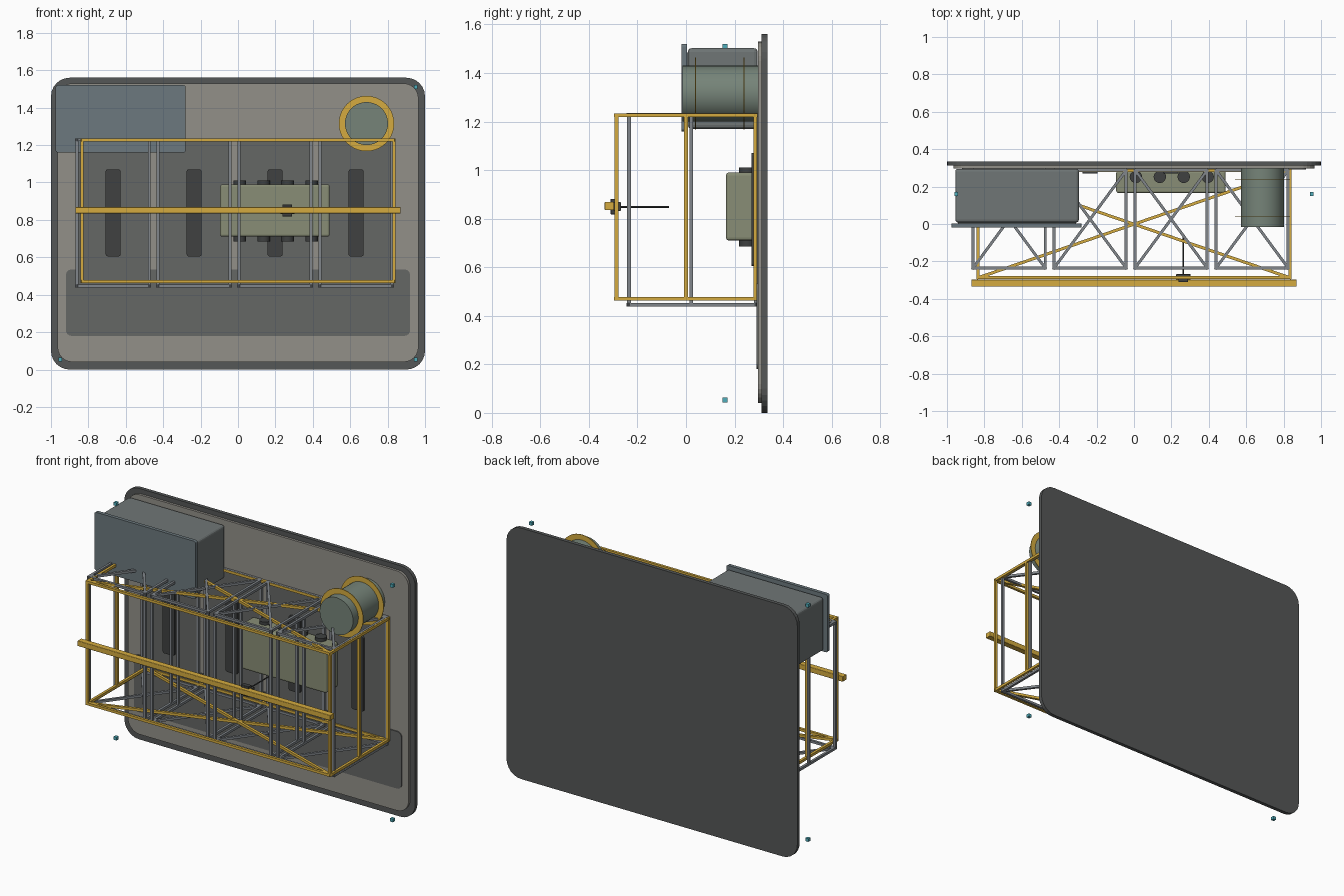
import bpy, bmesh, math
from mathutils import Vector

if "Cube" in bpy.data.objects:
    bpy.data.objects.remove(bpy.data.objects["Cube"])


def mat(name, rgb):
    m = bpy.data.materials.new(name)
    m.diffuse_color = (*rgb, 1)
    m.use_nodes = True
    m.node_tree.nodes["Principled BSDF"].inputs["Base Color"].default_value = m.diffuse_color
    return m


DARK = mat("dark_grey", (0.09, 0.095, 0.095))
DEEP = mat("deep_grey", (0.05, 0.053, 0.053))
PLATE = mat("warm_grey", (0.29, 0.28, 0.25))
BAY = mat("bay_grey", (0.13, 0.135, 0.13))
STEEL = mat("steel", (0.22, 0.24, 0.26))
YELLOW = mat("yellow", (0.66, 0.41, 0.05))
BLUE = mat("blue_grey", (0.15, 0.19, 0.21))
CASE = mat("case_grey", (0.16, 0.18, 0.18))
GREEN = mat("green_grey", (0.18, 0.23, 0.19))
OLIVE = mat("olive", (0.25, 0.27, 0.18))
CYAN = mat("cyan", (0.08, 0.42, 0.5))


def finish(bm, name, m):
    bmesh.ops.recalc_face_normals(bm, faces=bm.faces)
    me = bpy.data.meshes.new(name)
    bm.to_mesh(me)
    bm.free()
    me.materials.append(m)
    ob = bpy.data.objects.new(name, me)
    bpy.context.collection.objects.link(ob)
    return ob


def plate(name, x0, x1, z0, z1, y0, y1, r, m):
    """Rounded rectangle in xz, extruded along y."""
    bm = bmesh.new()
    vs = []
    corners = [(x1 - r, z1 - r), (x0 + r, z1 - r), (x0 + r, z0 + r), (x1 - r, z0 + r)]
    for i, (cx, cz) in enumerate(corners):
        for k in range(7):
            a = math.pi / 2 * (i + k / 6)
            vs.append(bm.verts.new((cx + r * math.cos(a), y0, cz + r * math.sin(a))))
    f = bm.faces.new(vs)
    g = bmesh.ops.extrude_face_region(bm, geom=[f])
    bmesh.ops.translate(bm, vec=(0, y1 - y0, 0),
                        verts=[v for v in g["geom"] if isinstance(v, bmesh.types.BMVert)])
    if f.is_valid is False or len([q for q in bm.faces if len(q.verts) > 4]) < 2:
        bm.faces.new(vs)
    return finish(bm, name, m)


def box(name, x0, x1, y0, y1, z0, z1, m, bevel=0.0):
    bm = bmesh.new()
    bmesh.ops.create_cube(bm, size=1)
    for v in bm.verts:
        v.co = ((x0 + x1) / 2 + v.co.x * (x1 - x0), (y0 + y1) / 2 + v.co.y * (y1 - y0),
                (z0 + z1) / 2 + v.co.z * (z1 - z0))
    ob = finish(bm, name, m)
    if bevel:
        b = ob.modifiers.new("bevel", "BEVEL")
        b.width, b.segments = bevel, 3
    return ob


def struts(name, pairs, t, m):
    """Square bars joining pairs of points, as one object."""
    bm = bmesh.new()
    for a, b in pairs:
        a, b = Vector(a), Vector(b)
        d = (b - a).normalized()
        up = Vector((0, 0, 1)) if abs(d.z) < 0.9 else Vector((0, 1, 0))
        s = d.cross(up).normalized() * t / 2
        u = s.cross(d).normalized() * t / 2
        e = d * t / 2
        ring = [[bm.verts.new(p + i * s + j * u) for i, j in ((1, 1), (-1, 1), (-1, -1), (1, -1))]
                for p in (a - e, b + e)]
        bm.faces.new(ring[0])
        bm.faces.new(ring[1])
        for k in range(4):
            n = (k + 1) % 4
            bm.faces.new((ring[0][k], ring[0][n], ring[1][n], ring[1][k]))
    return finish(bm, name, m)


def cylinder(name, p0, p1, r, m, seg=32):
    p0, p1 = Vector(p0), Vector(p1)
    bpy.ops.mesh.primitive_cylinder_add(vertices=seg, radius=r, depth=(p1 - p0).length,
                                        location=(p0 + p1) / 2)
    ob = bpy.context.object
    ob.rotation_euler = (p1 - p0).to_track_quat('Z', 'Y').to_euler()
    ob.name = name
    ob.data.materials.append(m)
    bpy.ops.object.shade_smooth_by_angle()
    return ob


def annulus(name, x, z, y0, y1, r0, r1, m, seg=40):
    bm = bmesh.new()
    rings = []
    for i in range(seg):
        c, s = math.cos(2 * math.pi * i / seg), math.sin(2 * math.pi * i / seg)
        rings.append([bm.verts.new((x + r * c, y, z + r * s))
                      for r, y in ((r0, y0), (r1, y0), (r1, y1), (r0, y1))])
    for i in range(seg):
        a, b = rings[i], rings[(i + 1) % seg]
        for k in range(4):
            n = (k + 1) % 4
            bm.faces.new((a[k], a[n], b[n], b[k]))
    return finish(bm, name, m)


def frame(x0, x1, y0, y1, z0, z1, ymid):
    """Box edges, middle side posts and crossed braces on top and bottom."""
    p = []
    for z in (z0, z1):
        p += [((x0, y0, z), (x1, y0, z)), ((x0, y1, z), (x1, y1, z)),
              ((x0, y0, z), (x0, y1, z)), ((x1, y0, z), (x1, y1, z)),
              ((x0, y0, z), (x1, y1, z)), ((x1, y0, z), (x0, y1, z))]
    for x in (x0, x1):
        p += [((x, y, z0), (x, y, z1)) for y in (y0, ymid, y1)]
    return p


# back wall panel and its lighter liner
plate("back_panel", -1, 1, 0, 1.56, 0.312, 0.335, 0.1, DARK)
plate("liner_plate", -0.965, 0.965, 0.04, 1.53, 0.297, 0.314, 0.08, PLATE)
plate("lower_panel", -0.92, 0.92, 0.18, 0.535, 0.291, 0.299, 0.03, BAY)

# four bays: panel, dark slot and steel cage
for i in range(4):
    x0 = -0.86 + i * 0.433
    x1 = x0 + 0.385
    box(f"bay_panel_{i+1}", x0, x1, 0.284, 0.297, 0.445, 1.23, BAY)
    c = (x0 + x1) / 2
    plate(f"bay_slot_{i+1}", c - 0.04, c + 0.04, 0.605, 1.07, 0.27, 0.29, 0.012, DEEP)
    struts(f"bay_cage_{i+1}", frame(x0, x1, -0.235, 0.287, 0.446, 1.228, 0.022), 0.015, STEEL)

# yellow outer frame and front rail
struts("outer_frame", frame(-0.833, 0.833, -0.287, 0.285, 0.47, 1.226, 0.0), 0.016, YELLOW)
box("front_rail", -0.87, 0.87, -0.335, -0.297, 0.835, 0.868, YELLOW, 0.003)

# probe hanging on the front rail
box("probe_collar", 0.225, 0.302, -0.297, -0.268, 0.832, 0.868, DEEP, 0.003)
box("probe_clamp", 0.237, 0.29, -0.311, -0.281, 0.818, 0.882, DEEP, 0.003)
cylinder("probe_rod", (0.263, -0.29, 0.848), (0.263, -0.07, 0.848), 0.004, DEEP, 12)

# storage case with front lid
box("case_body", -0.955, -0.295, 0.008, 0.295, 1.17, 1.502, CASE, 0.015)
plate("case_lid", -0.975, -0.28, 1.16, 1.52, -0.018, 0.004, 0.012, BLUE)
box("case_neck", -0.94, -0.31, 0.0, 0.02, 1.19, 1.485, CASE)

# tank with two strap rings
cylinder("tank", (0.687, -0.015, 1.315), (0.687, 0.298, 1.315), 0.115, GREEN, 40)
for i, y in enumerate((0.037, 0.237)):
    annulus(f"tank_strap_{i+1}", 0.687, 1.315, y, y + 0.004, 0.113, 0.148, YELLOW)

# machine housing with ports above and below
box("housing", -0.095, 0.49, 0.165, 0.285, 0.71, 0.99, OLIVE, 0.012)
for i in range(4):
    x = 0.01 + i * 0.128
    for side, z0, z1 in (("upper", 0.98, 1.01), ("lower", 0.685, 0.72)):
        cylinder(f"{side}_port_{i+1}", (x, 0.252, z0), (x, 0.252, z1), 0.033, DEEP, 24)

# corner markers
for x in (-0.95, 0.95):
    for z in (0.053, 1.51):
        box("corner_marker", x - 0.01, x + 0.01, 0.15, 0.17, z - 0.01, z + 0.01, CYAN)
